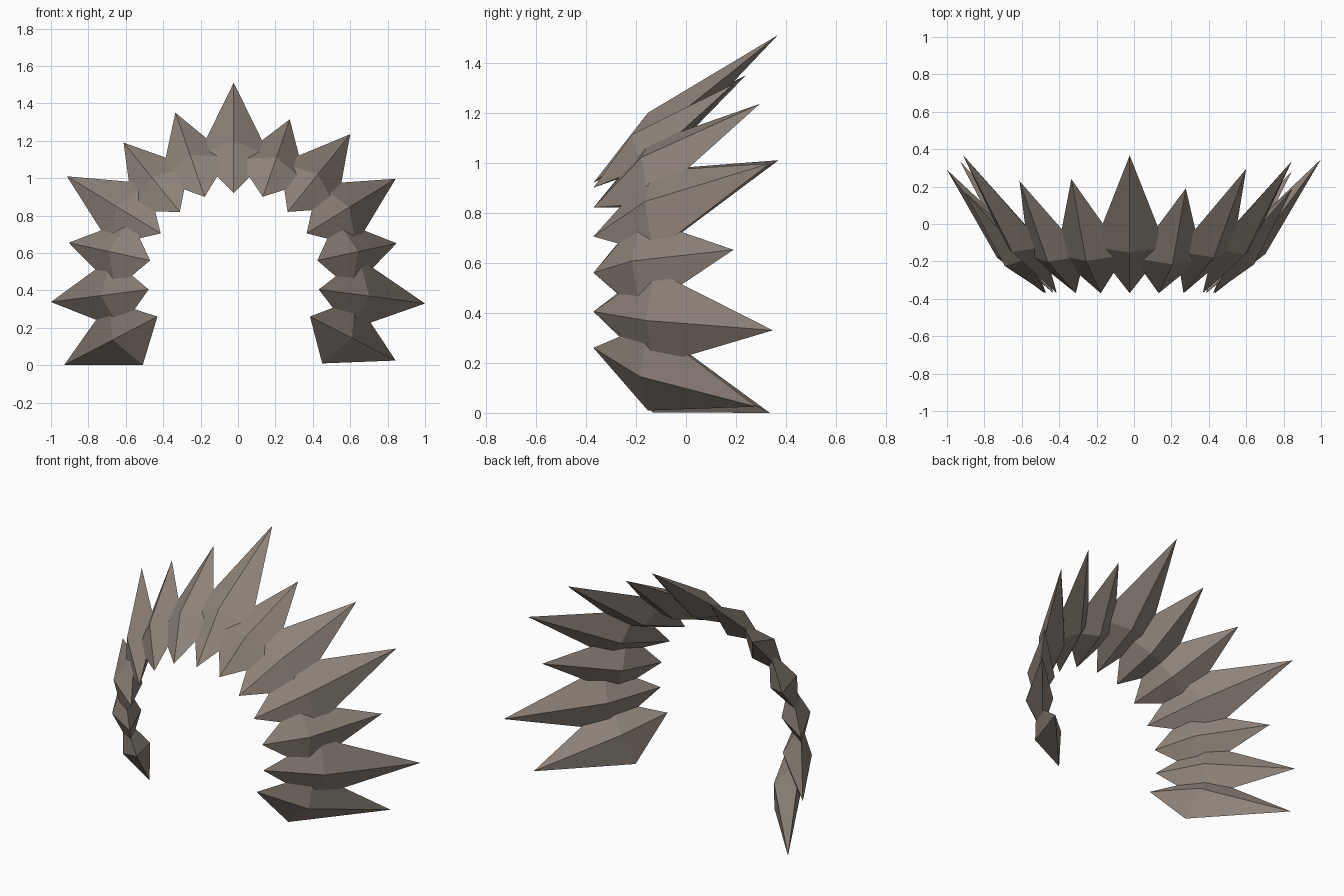
import bpy
import bmesh
from mathutils import Vector

if "Cube" in bpy.data.objects:
    bpy.data.objects.remove(bpy.data.objects["Cube"])

# Single stone colour
stone = bpy.data.materials.new("grey_brown_stone")
stone.diffuse_color = (0.27, 0.225, 0.19, 1)
stone.use_nodes = True
stone.node_tree.nodes["Principled BSDF"].inputs["Base Color"].default_value = stone.diffuse_color

CENTRE = -0.023      # mirror line of the inner arch
FRONT = -0.37        # depth of every inner tip
HALF_WIDTH = 0.193   # half width of a spike
RIDGE = 0.082        # half thickness of a spike

# Inner tips from the top of the arch down: distance from mirror line, height
INNER = [(0.0, 0.92), (0.155, 0.90), (0.288, 0.82), (0.39, 0.705),
         (0.447, 0.56), (0.455, 0.405), (0.408, 0.26)]
# Outer tips from the top down, for each side
LEFT = [(-0.335, 0.24, 1.35), (-0.612, 0.23, 1.19), (-0.915, 0.37, 1.01),
        (-0.905, 0.17, 0.655), (-1.0, 0.29, 0.338), (-0.93, 0.335, 0.0)]
RIGHT = [(0.277, 0.19, 1.315), (0.6, 0.295, 1.235), (0.843, 0.335, 0.997),
         (0.848, 0.19, 0.652), (1.0, 0.347, 0.33), (0.843, 0.28, 0.025)]


def spike(name, inner, outer):
    """Four-sided shard, pointed at both ends and widest near the inner end."""
    a, b = Vector(inner), Vector(outer)
    axis = b - a
    side = axis.cross(Vector((0, 1, 0))).normalized()
    up = side.cross(axis).normalized()
    if up.y > 0:
        up = -up
    mid = a + axis * 0.335
    crest = a + axis * 0.365
    ring_points = (mid - side * HALF_WIDTH, crest + up * RIDGE,
                   mid + side * HALF_WIDTH, crest - up * RIDGE)
    bm = bmesh.new()
    va, vb = bm.verts.new(a), bm.verts.new(b)
    ring = [bm.verts.new(p) for p in ring_points]
    for i in range(4):
        p, q = ring[i], ring[(i + 1) % 4]
        bm.faces.new((va, p, q))
        bm.faces.new((vb, q, p))
    bmesh.ops.recalc_face_normals(bm, faces=bm.faces[:])
    mesh = bpy.data.meshes.new(name)
    bm.to_mesh(mesh)
    bm.free()
    mesh.materials.append(stone)
    bpy.context.collection.objects.link(bpy.data.objects.new(name, mesh))


# Crown spike, then both sides down to the feet
spike("crown_spike", (CENTRE, FRONT, INNER[0][1]), (CENTRE, 0.367, 1.51))
for label, sign, tips in (("left", -1, LEFT), ("right", 1, RIGHT)):
    for i, ((dx, z), tip) in enumerate(zip(INNER[1:], tips), 1):
        spike(f"{label}_spike_{i}", (CENTRE + sign * dx, FRONT, z), tip)
